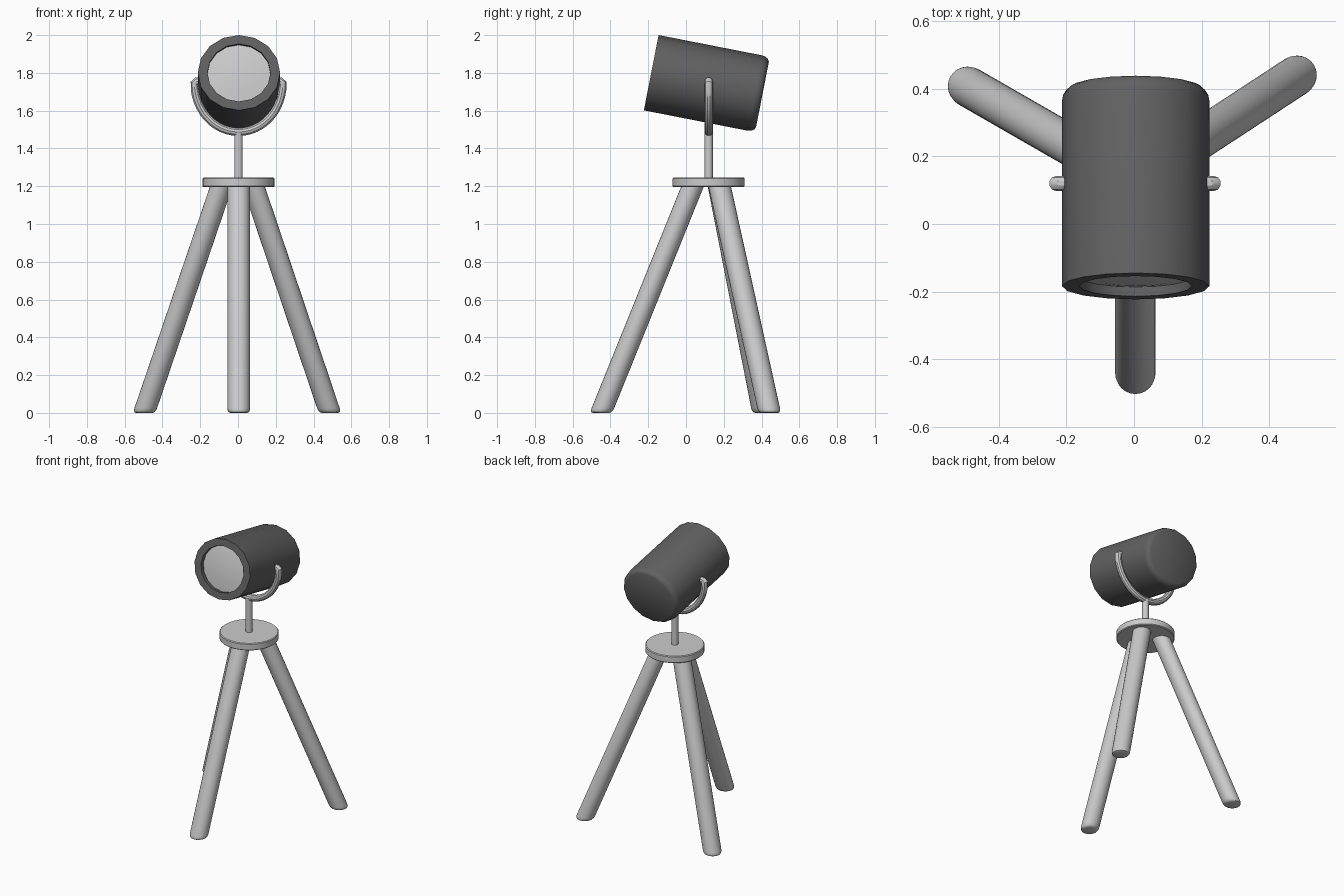
import bpy, bmesh
from math import radians, sin, cos, pi
from mathutils import Matrix

if "Cube" in bpy.data.objects:
    bpy.data.objects.remove(bpy.data.objects["Cube"])

CY = 0.12   # y of the stand axis
CX = 0.003  # x of the stand axis


def paint(obj, name, grey):
    mat = bpy.data.materials.new(name)
    mat.diffuse_color = (grey, grey, grey, 1)
    mat.use_nodes = True
    mat.node_tree.nodes["Principled BSDF"].inputs["Base Color"].default_value = mat.diffuse_color
    obj.data.materials.append(mat)


def smooth(obj):
    bpy.ops.object.select_all(action='DESELECT')
    obj.select_set(True)
    bpy.context.view_layer.objects.active = obj
    bpy.ops.object.shade_smooth_by_angle(angle=radians(35))


def lathe(name, profile, segs, matrix):
    """Spin (radius, height) points round local z, cap both ends, apply matrix."""
    bm = bmesh.new()
    rings = []
    for r, h in profile:
        rings.append([bm.verts.new((r * cos(2 * pi * i / segs), r * sin(2 * pi * i / segs), h))
                      for i in range(segs)])
    for a, b in zip(rings, rings[1:]):
        for i in range(segs):
            j = (i + 1) % segs
            bm.faces.new((a[i], a[j], b[j], b[i]))
    bm.faces.new(rings[0])
    bm.faces.new(rings[-1])
    bm.transform(matrix)
    bmesh.ops.recalc_face_normals(bm, faces=bm.faces)
    mesh = bpy.data.meshes.new(name)
    bm.to_mesh(mesh)
    bm.free()
    obj = bpy.data.objects.new(name, mesh)
    bpy.context.collection.objects.link(obj)
    smooth(obj)
    return obj


# Tripod legs: round poles leaning by shear so the feet stay flat
leg_profile = [(0.044, 0), (0.053, 0.004), (0.058, 0.012), (0.06, 0.025), (0.06, 1.2)]
legs = {
    "front_leg": ((0.004, -0.45), (0.004, 0.035)),
    "right_leg": ((0.487, 0.443), (0.082, 0.178)),
    "left_leg": ((-0.497, 0.41), (-0.088, 0.175)),
}
for name, (foot, top) in legs.items():
    lean = Matrix.Translation((foot[0], foot[1], 0))
    lean[0][2] = (top[0] - foot[0]) / 1.2
    lean[1][2] = (top[1] - foot[1]) / 1.2
    lathe(name, leg_profile, 24, lean)

# Round platform and stem
stand = Matrix.Translation((CX, CY, 0))
lathe("platform", [(0.186, 1.195), (0.191, 1.2), (0.191, 1.24), (0.186, 1.245)], 32, stand)
lathe("stem", [(0.022, 1.23), (0.022, 1.49)], 16, stand)

# Yoke: half-ellipse tube with short pivots turned in to the head
path = [(-0.2, 1.755), (-0.222, 1.755)]
path += [(-0.234 * cos(t), 1.745 - 0.258 * sin(t)) for t in (pi * i / 24 for i in range(25))]
path += [(0.222, 1.755), (0.2, 1.755)]
curve = bpy.data.curves.new("yoke", 'CURVE')
curve.dimensions = '3D'
curve.bevel_depth = 0.022
curve.bevel_resolution = 3
curve.use_fill_caps = True
spline = curve.splines.new('POLY')
spline.points.add(len(path) - 1)
for p, (x, z) in zip(spline.points, path):
    p.co = (CX + x, CY, z, 1)
yoke = bpy.data.objects.new("yoke", curve)
bpy.context.collection.objects.link(yoke)
bpy.ops.object.select_all(action='DESELECT')
yoke.select_set(True)
bpy.context.view_layer.objects.active = yoke
bpy.ops.object.convert(target='MESH')
smooth(bpy.context.view_layer.objects.active)

# Lamp head: slightly wide barrel, aimed forward and up, rounded at the back
aim = (Matrix.Translation((0.005, -0.184, 1.801))
       @ Matrix.Rotation(radians(-101.1), 4, 'X')
       @ Matrix.Diagonal((0.218, 0.203, 1, 1)))
head = lathe("lamp_head",
             [(0.765, 0.04), (0.765, 0), (1, 0), (1, 0.56), (0.985, 0.577),
              (0.94, 0.592), (0.87, 0.6)], 16, aim)
paint(head, "dark_grey", 0.12)

# Lens: shallow dome set inside the rim
lens = lathe("lens", [(0.77, 0.038), (0.765, 0.028), (0.55, 0.022), (0.3, 0.018), (0.08, 0.016)],
             16, aim)
paint(lens, "pale_lens", 0.8)
